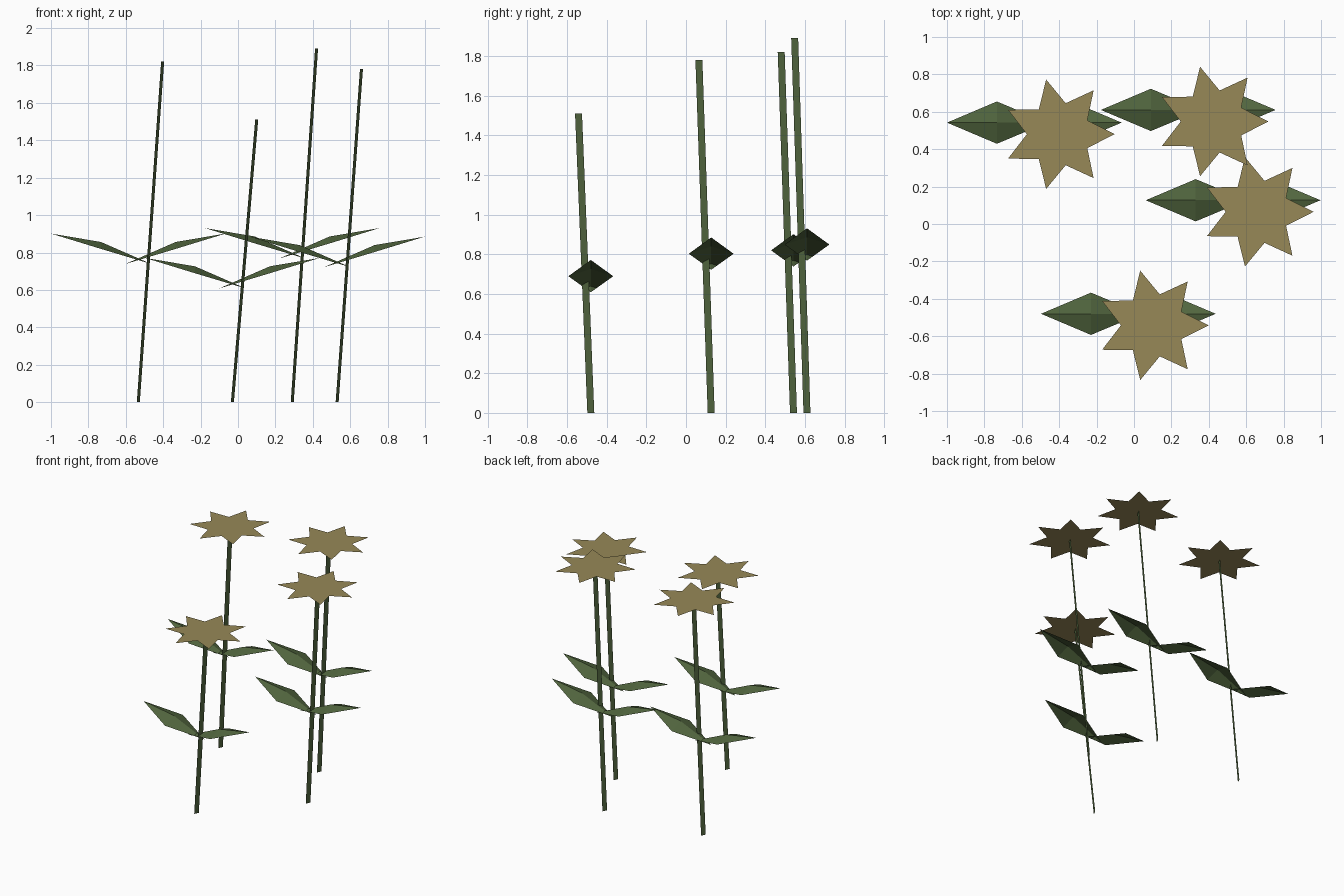
import bpy
from math import cos, sin, pi
from mathutils import Vector

if "Cube" in bpy.data.objects:
    bpy.data.objects.remove(bpy.data.objects["Cube"])


def material(name, rgb):
    m = bpy.data.materials.new(name)
    m.diffuse_color = (*rgb, 1)
    m.use_nodes = True
    m.node_tree.nodes["Principled BSDF"].inputs["Base Color"].default_value = m.diffuse_color
    return m


GREEN = material("leaf green", (0.085, 0.135, 0.050))
TAN = material("dried petal tan", (0.310, 0.250, 0.097))


def add_mesh(name, verts, faces, mat):
    me = bpy.data.meshes.new(name)
    me.from_pydata([tuple(v) for v in verts], [], faces)
    me.materials.append(mat)
    ob = bpy.data.objects.new(name, me)
    bpy.context.collection.objects.link(ob)
    return ob


LEAN = Vector((0.13, -0.062, 0))      # every stem leans the same way
HALF = Vector((0.008, 0.0175, 0))     # half width of the flat stem ribbon


def stem(n, base, height):
    top = base + LEAN + Vector((0, 0, height))
    add_mesh(f"stem_{n}", [base - HALF, base + HALF, top + HALF, top - HALF],
             [(0, 1, 2, 3)], GREEN)
    return top


def leaf(n, base, height, side):
    # folded diamond: raised midrib, two drooping side points
    o = base + Vector((0, 0, 0.42 * height))
    pts = [(-0.07, 0, -0.026), (0.20, -0.113, 0.055), (0.467, 0, 0.137),
           (0.20, 0.113, 0.055), (0.20, 0, 0.092)]
    verts = [o + Vector((x * side, y, z)) for x, y, z in pts]
    faces = [(i, (i + 1) % 4, 4) for i in range(4)]
    if side < 0:
        faces = [f[::-1] for f in faces]
    add_mesh(f"leaf_{'right' if side > 0 else 'left'}_{n}", verts, faces, GREEN)


def flower(n, top):
    # seven-pointed flat star of petals
    star = [top + Vector((cos(k * pi / 7), sin(k * pi / 7), 0)) * (0.17 if k % 2 else 0.30)
            for k in range(14)]
    add_mesh(f"petals_{n}", [top] + star,
             [(0, k + 1, (k + 1) % 14 + 1) for k in range(14)], TAN)
    # six-sided flower centre
    up = Vector((0, 0, 0.002))
    ring = [top + up + Vector((cos(k * pi / 3), sin(k * pi / 3), 0)) * 0.057 for k in range(6)]
    add_mesh(f"flower_centre_{n}", ring, [tuple(range(6))], TAN)


# base x, base y, height of each plant
PLANTS = [(-0.533, 0.542, 1.82), (-0.03, -0.48, 1.51),
          (0.29, 0.61, 1.89), (0.53, 0.127, 1.78)]
for n, (x, y, h) in enumerate(PLANTS, 1):
    base = Vector((x, y, 0))
    top = stem(n, base, h)
    for side in (-1, 1):
        leaf(n, base, h, side)
    flower(n, top)
